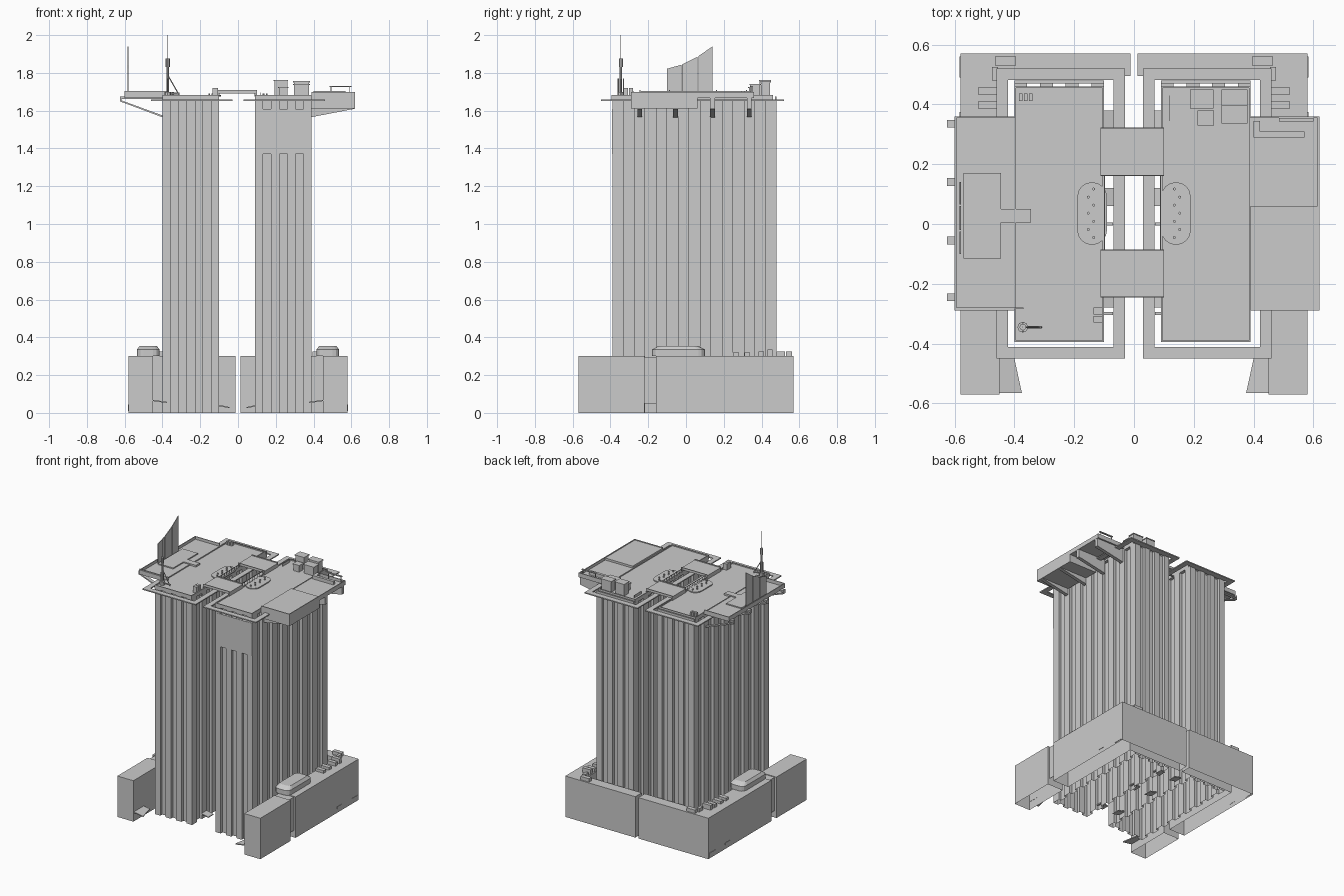
import bpy, bmesh, math
from mathutils import Vector

if "Cube" in bpy.data.objects:
    bpy.data.objects.remove(bpy.data.objects["Cube"])


def prism(name, pts, z0, z1, bottom=True, top=True, taper=1.0):
    """Extrude a plan outline from z0 to z1; taper scales the top."""
    bm = bmesh.new()
    cx = sum(p[0] for p in pts) / len(pts)
    cy = sum(p[1] for p in pts) / len(pts)
    lo = [bm.verts.new((x, y, z0)) for x, y in pts]
    hi = [bm.verts.new((cx + (x - cx) * taper, cy + (y - cy) * taper, z1)) for x, y in pts]
    n = len(pts)
    for i in range(n):
        j = (i + 1) % n
        bm.faces.new((lo[i], lo[j], hi[j], hi[i]))
    if bottom:
        bm.faces.new(lo[::-1])
    if top:
        bm.faces.new(hi)
    bmesh.ops.recalc_face_normals(bm, faces=bm.faces)
    me = bpy.data.meshes.new(name)
    bm.to_mesh(me)
    bm.free()
    ob = bpy.data.objects.new(name, me)
    bpy.context.collection.objects.link(ob)
    return ob


def rect(x0, x1, y0, y1):
    x0, x1 = sorted((x0, x1))
    return [(x0, y0), (x1, y0), (x1, y1), (x0, y1)]


def box(name, x0, x1, y0, y1, z0, z1, **kw):
    return prism(name, rect(x0, x1, y0, y1), z0, z1, **kw)


def side_profile(name, prof, y0, y1):
    """Extrude an x-z profile along y."""
    ob = prism(name, [(x, -z) for x, z in prof], y0, y1)
    for v in ob.data.vertices:
        x, nz, y = v.co
        v.co = (x, y, -nz)
    return ob


def rod(name, a, b, r=0.004, sides=6):
    a, b = Vector(a), Vector(b)
    bpy.ops.mesh.primitive_cylinder_add(vertices=sides, radius=r, depth=(b - a).length, location=(a + b) / 2)
    ob = bpy.context.object
    ob.name = name
    ob.rotation_mode = 'QUATERNION'
    ob.rotation_quaternion = (b - a).to_track_quat('Z', 'Y')
    return ob


def fluted(x0, x1, y0, y1, counts, d):
    """Rectangular plan with square vertical recesses on every side."""
    c = [Vector(p) for p in rect(x0, x1, y0, y1)]
    out = []
    for i in range(4):
        p, q, k = c[i], c[(i + 1) % 4], counts[i % 2]
        e = (q - p).normalized()
        inward = Vector((-e.y, e.x)) * d
        out.append(p)
        for j in range(k):
            a = p.lerp(q, (2 * j + 1) / (2 * k + 1))
            b = p.lerp(q, (2 * j + 2) / (2 * k + 1))
            out += [a, a + inward, b + inward, b]
    return [tuple(v) for v in out]


def stadium(cx, cy, hx, hy, r, n=4):
    pts = []
    for sx, sy, a0 in ((1, 1, 0), (-1, 1, 90), (-1, -1, 180), (1, -1, 270)):
        for k in range(n + 1):
            a = math.radians(a0 + 90 * k / n)
            pts.append((cx + sx * (hx - r) + r * math.cos(a), cy + sy * (hy - r) + r * math.sin(a)))
    return pts


def frame(name, x0, x1, y0, y1, t, z0, z1):
    """Flat rectangular ring of width t."""
    box(name + "_front", x0, x1, y0, y0 + t, z0, z1)
    box(name + "_back", x0, x1, y1 - t, y1, z0, z1)
    box(name + "_left", x0, x0 + t, y0 + t, y1 - t, z0, z1)
    box(name + "_right", x1 - t, x1, y0 + t, y1 - t, z0, z1)


for s, side, off in ((-1, "left", 0.0), (1, "right", -0.01)):
    X = lambda v: s * v
    ti, to = s * (0.10 + off), s * (0.40 + off)

    # Hollow fluted tower with its roof slab
    a, b = sorted((ti, to))
    prism(side + "_tower", fluted(a, b, -0.39, 0.48, (3, 7), 0.022), 0, 1.66, bottom=False)
    box(side + "_roof", a, b, -0.395, 0.46, 1.655, 1.675)
    frame(side + "_roof_parapet", a, b, -0.395, 0.46, 0.006, 1.675, 1.683)
    box(side + "_back_gutter", a, b, 0.47, 0.48, 1.655, 1.675)

    # Thin canopy ring floating around the tower head
    r0, r1 = sorted((X(0.03), X(0.46)))
    frame(side + "_canopy_ring", r0, r1, -0.45, 0.52, 0.038, 1.652, 1.66)
    for y in (-0.3, 0.0, 0.3):
        box(side + "_ring_tie", X(0.07), ti, y - 0.005, y + 0.005, 1.652, 1.658)

    # Podium: front arm, recessed joint, rear arm and back wing
    box(side + "_podium_front_arm", X(0.45), X(0.58), -0.57, -0.22, 0, 0.30, bottom=False)
    box(side + "_podium_joint", X(0.45), X(0.565), -0.22, -0.16, 0.05, 0.295, bottom=False)
    prism(side + "_podium_rear", [(X(x), y) for x, y in
          ((0.45, -0.16), (0.58, -0.16), (0.58, 0.57), (0.012, 0.57), (0.012, 0.495), (0.45, 0.495))],
          0, 0.30, bottom=False)
    box(side + "_service_door", X(0.578), X(0.583), 0.32, 0.375, 0.03, 0.045)
    box(side + "_rear_door", X(0.578), X(0.583), 0.49, 0.56, 0.01, 0.04)

    # Faceted skylight and plant boxes on the podium roof
    prism(side + "_skylight_base", stadium(X(0.475), -0.04, 0.06, 0.14, 0.035, 3), 0.30, 0.335)
    prism(side + "_skylight_top", stadium(X(0.475), -0.04, 0.06, 0.14, 0.035, 3), 0.335, 0.355, taper=0.75)
    for x0, x1, y0, y1, h in ((0.455, 0.52, 0.25, 0.28, 0.02), (0.455, 0.52, 0.31, 0.34, 0.02),
                              (0.455, 0.52, 0.385, 0.412, 0.025), (0.455, 0.52, 0.432, 0.458, 0.035),
                              (0.455, 0.475, 0.48, 0.525, 0.025), (0.395, 0.465, 0.53, 0.56, 0.025)):
        box(side + "_podium_plant", X(x0), X(x1), y0, y1, 0.30, 0.30 + h)

    # Flared entrance canopy and small inner canopies
    can = prism(side + "_entrance_canopy", [(X(0.45), -0.45), (X(0.40), -0.45),
                (X(0.375), -0.565), (X(0.452), -0.565)], 0.055, 0.062)
    for v in can.data.vertices:
        v.co.z += 0.15 * (abs(v.co.x) - 0.40)
    for y in (-0.28, 0.06, 0.32):
        side_profile(side + "_passage_canopy", [(X(0.045), 0.025), (X(0.10), 0.035), (X(0.10), 0.043), (X(0.045), 0.031)], y, y + 0.06)

    # Cantilevered roof terrace with rim
    e = X(0.60) if s < 0 else 0.62
    box(side + "_terrace", to, e, -0.29, 0.36, 1.668, 1.68)
    box(side + "_terrace_edge", e, e - s * 0.006, -0.29, 0.36, 1.668, 1.70)
    for y in (-0.29, 0.354):
        box(side + "_terrace_end", to, e, y, y + 0.006, 1.668, 1.70)

    # Terrace brackets
    for y in (-0.245, -0.055, 0.14, 0.335):
        y0, y1 = y - 0.013, y + 0.013
        if s < 0:
            side_profile("left_strut", [(-0.40, 1.565), (-0.622, 1.648), (-0.622, 1.656), (-0.40, 1.575)], y0, y1)
            box("left_strut_head", -0.625, -0.617, y0, y1, 1.648, 1.676)
            box("left_strut_beam", -0.625, -0.40, y0, y1, 1.662, 1.674)
        else:
            side_profile("right_bracket", [(0.385, 1.565), (0.618, 1.61), (0.618, 1.67), (0.385, 1.67)], y0, y1)

    # Rounded planter bed facing the central opening
    bed = [p for p in stadium(X(0.14), 0.035, 0.05, 0.105, 0.05)]
    prism(side + "_planter_bed", bed, 1.675, 1.682)
    for k in range(7):
        y = -0.045 + 0.027 * k
        rod(side + "_shrub", (X(0.135 + 0.018 * (k % 2)), y, 1.68), (X(0.135 + 0.018 * (k % 2)), y, 1.692), 0.005)
    # Guard rail beside the central opening
    box(side + "_opening_rail", ti, ti - s * 0.003, -0.085, 0.16, 1.70, 1.704)
    for k in range(9):
        y = -0.08 + 0.029 * k
        box(side + "_rail_post", ti, ti - s * 0.003, y, y + 0.003, 1.675, 1.702)

# Two bridges joining the roofs
for y0, y1 in ((-0.245, -0.085), (0.16, 0.322)):
    box("bridge_deck", -0.112, 0.10, y0, y1, 1.692, 1.703)
    for x in (-0.112, 0.092):
        box("bridge_end", x, x + 0.008, y0, y1, 1.67, 1.693)
    for y in (y0, y1 - 0.004):
        box("bridge_kerb", -0.112, 0.10, y, y + 0.004, 1.703, 1.71)

# Deep enclosed half of the right terrace, and plain panel on the tower front
box("right_terrace_box", 0.39, 0.62, -0.29, 0.06, 1.612, 1.695)
box("tower_front_panel", 0.11, 0.39, -0.392, -0.365, 1.37, 1.61)
prism("terrace_ramp", [(0.40, 0.345), (0.422, 0.345), (0.422, 0.31), (0.57, 0.31), (0.57, 0.29), (0.40, 0.29)], 1.68, 1.705)
box("terrace_bar", 0.485, 0.60, 0.342, 0.355, 1.724, 1.73)
for x in (0.49, 0.59):
    box("terrace_bar_post", x, x + 0.004, 0.346, 0.351, 1.68, 1.725)

# Left terrace pad with tab, and the three-panel sail
prism("terrace_pad", [(-0.57, -0.115), (-0.445, -0.115), (-0.445, 0.005), (-0.345, 0.005),
      (-0.345, 0.05), (-0.445, 0.05), (-0.445, 0.17), (-0.57, 0.17)], 1.675, 1.688)
for y0, y1, h0, h1 in ((-0.10, -0.025, 1.822, 1.843), (-0.02, 0.06, 1.845, 1.885), (0.065, 0.14, 1.888, 1.94)):
    sail = box("sail_panel", -0.584, -0.579, y0, y1, 1.68, 1.8)
    for v in sail.data.vertices:
        if v.co.z > 1.75:
            v.co.z = h0 if v.co.y < (y0 + y1) / 2 else h1

# Communications mast
mx, my = -0.372, -0.345
rod("mast_base", (mx, my, 1.67), (mx, my, 1.70), 0.018, 8)
rod("mast_pole", (mx, my, 1.70), (mx, my, 1.87), 0.007, 8)
rod("mast_head", (mx, my, 1.83), (mx, my, 1.875), 0.011, 8)
rod("mast_whip", (mx, my, 1.87), (mx, my, 2.0), 0.0015, 4)
rod("mast_stay", (mx + 0.005, my, 1.78), (-0.31, my, 1.68), 0.003)
rod("mast_arm", (mx, my, 1.69), (-0.31, my, 1.69), 0.005)
for dy in (-0.014, 0.014):
    rod("mast_aerial", (mx, my + dy, 1.70), (mx, my + dy, 1.77), 0.003)
box("front_edge_screen", -0.60, -0.37, -0.284, -0.279, 1.68, 1.705)

# Rooftop plant
for k in range(3):
    box("left_vent", -0.385 + 0.017 * k, -0.373 + 0.017 * k, 0.412, 0.436, 1.675, 1.70)
for y in (-0.33, -0.303):
    box("left_cooler", -0.135, -0.105, y, y + 0.023, 1.675, 1.72)
for n, x0, x1, y0, y1, h in (("chiller", 0.192, 0.262, 0.39, 0.445, 1.757), ("plant_room", 0.296, 0.376, 0.34, 0.392, 1.735),
                             ("water_tank", 0.296, 0.376, 0.398, 0.445, 1.75), ("fan_unit", 0.217, 0.263, 0.333, 0.376, 1.72)):
    box(n, x0, x1, y0, y1, 1.675, h)
    box(n + "_lid", x0 - 0.004, x1 + 0.004, y0 - 0.004, y1 + 0.004, h, h + 0.006)
box("roof_screen", 0.118, 0.121, 0.345, 0.43, 1.675, 1.695)
